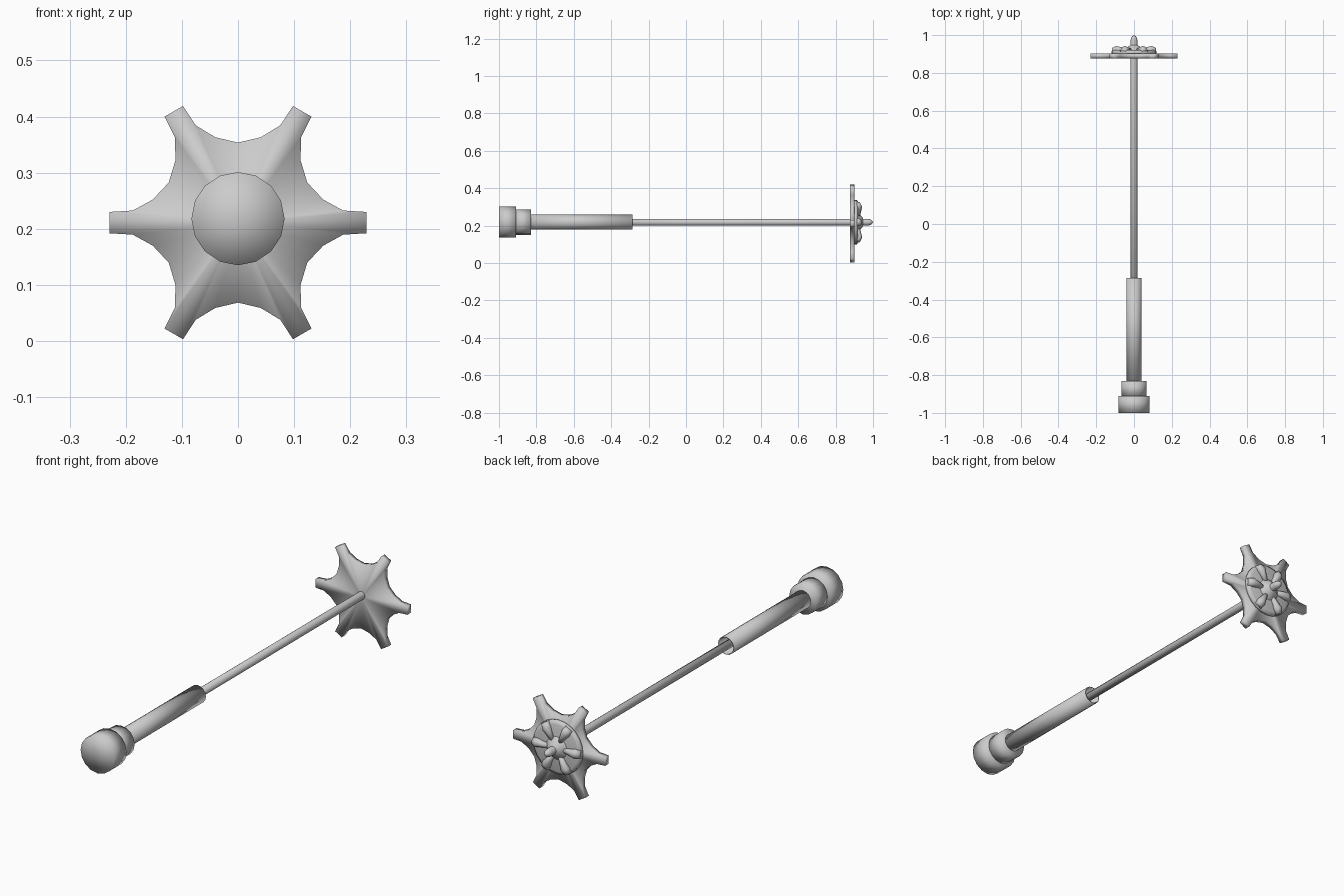
import bpy, bmesh, math
from math import pi, cos, sin

if "Cube" in bpy.data.objects:
    bpy.data.objects.remove(bpy.data.objects["Cube"])

AXIS_Z = 0.218   # pole axis height
STAR_Z = 0.211   # basket centre height


def finish(name, bm, smooth=True):
    bmesh.ops.recalc_face_normals(bm, faces=bm.faces)
    me = bpy.data.meshes.new(name)
    bm.to_mesh(me)
    bm.free()
    for p in me.polygons:
        p.use_smooth = smooth
    ob = bpy.data.objects.new(name, me)
    bpy.context.collection.objects.link(ob)
    return ob


def lathe(name, profile, z=AXIS_Z, n=16):
    """Revolve (y, radius) pairs about the pole axis; radius 0 closes an end."""
    bm = bmesh.new()
    rings = []
    for y, r in profile:
        if r == 0:
            rings.append([bm.verts.new((0, y, z))] * n)
        else:
            rings.append([bm.verts.new((r * cos(2 * pi * i / n), y, z + r * sin(2 * pi * i / n)))
                          for i in range(n)])
    for a, b in zip(rings, rings[1:]):
        for i in range(n):
            j = (i + 1) % n
            quad = list(dict.fromkeys((a[i], a[j], b[j], b[i])))
            bm.faces.new(quad)
    return finish(name, bm)


def star_ring(bm, y, half, scale=1.0, z=STAR_Z):
    """Six-fold outline from one arm's (along, across) points."""
    vs = []
    for k in range(6):
        a = k * pi / 3
        for u, v in half:
            u, v = u * scale, v * scale
            vs.append(bm.verts.new((u * cos(a) - v * sin(a), y, z + u * sin(a) + v * cos(a))))
    return vs


def bridge(bm, a, b):
    n = len(a)
    for i in range(n):
        bm.faces.new((a[i], a[(i + 1) % n], b[(i + 1) % n], b[i]))


def fan(bm, ring, y, z):
    c = bm.verts.new((0, y, z))
    for i in range(len(ring)):
        bm.faces.new((ring[i], ring[(i + 1) % len(ring)], c))


# star basket plate with six arms
arm = [(0.152, -0.041), (0.1875, -0.0215), (0.229, -0.019),
       (0.229, 0.019), (0.1875, 0.0215), (0.152, 0.041), (0.1235, 0.0713)]
bm = bmesh.new()
front, back = star_ring(bm, 0.877, arm), star_ring(bm, 0.902, arm)
bridge(bm, front, back)
fan(bm, front, 0.877, STAR_Z)
fan(bm, back, 0.902, STAR_Z)
finish("basket_plate", bm)

# raised hub disc behind the plate
lathe("hub_disc", [(0.900, 0), (0.900, 0.120), (0.914, 0.120), (0.920, 0.105), (0.918, 0)], 0.218, 24)

# six curled teeth on the disc
for k in range(6):
    a = k * pi / 3
    bm = bmesh.new()
    sections = []
    for r, w, y in ((0.035, 0.012, 0.930), (0.07, 0.017, 0.937), (0.095, 0.024, 0.942), (0.117, 0.020, 0.932)):
        ring = []
        for v, yy in ((-w, 0.912), (-w * 0.6, y - 0.004), (0, y), (w * 0.6, y - 0.004), (w, 0.912)):
            ring.append(bm.verts.new((r * cos(a) - v * sin(a), yy, AXIS_Z + r * sin(a) + v * cos(a))))
        sections.append(ring)
    for s, t in zip(sections, sections[1:]):
        bridge(bm, s, t)
    bm.faces.new(sections[0])
    bm.faces.new(sections[-1])
    finish("hub_tooth", bm)

# conical boss around the tip
lathe("tip_boss", [(0.915, 0.055), (0.928, 0.042), (0.942, 0.028), (0.948, 0.017)])

# pole with a rounded tip
lathe("pole", [(-0.84, 0), (-0.84, 0.018), (0.972, 0.018), (0.985, 0.0155), (0.995, 0.009), (1.0, 0)])

# grip tube, open at the far end
lathe("grip", [(-0.84, 0), (-0.84, 0.040), (-0.285, 0.040), (-0.285, 0.036), (-0.80, 0.036)])

# collar and pommel
lathe("collar", [(-0.915, 0), (-0.915, 0.067), (-0.83, 0.067), (-0.83, 0)])
lathe("pommel", [(-1.0, 0), (-1.0, 0.083), (-0.91, 0.083), (-0.91, 0)])
